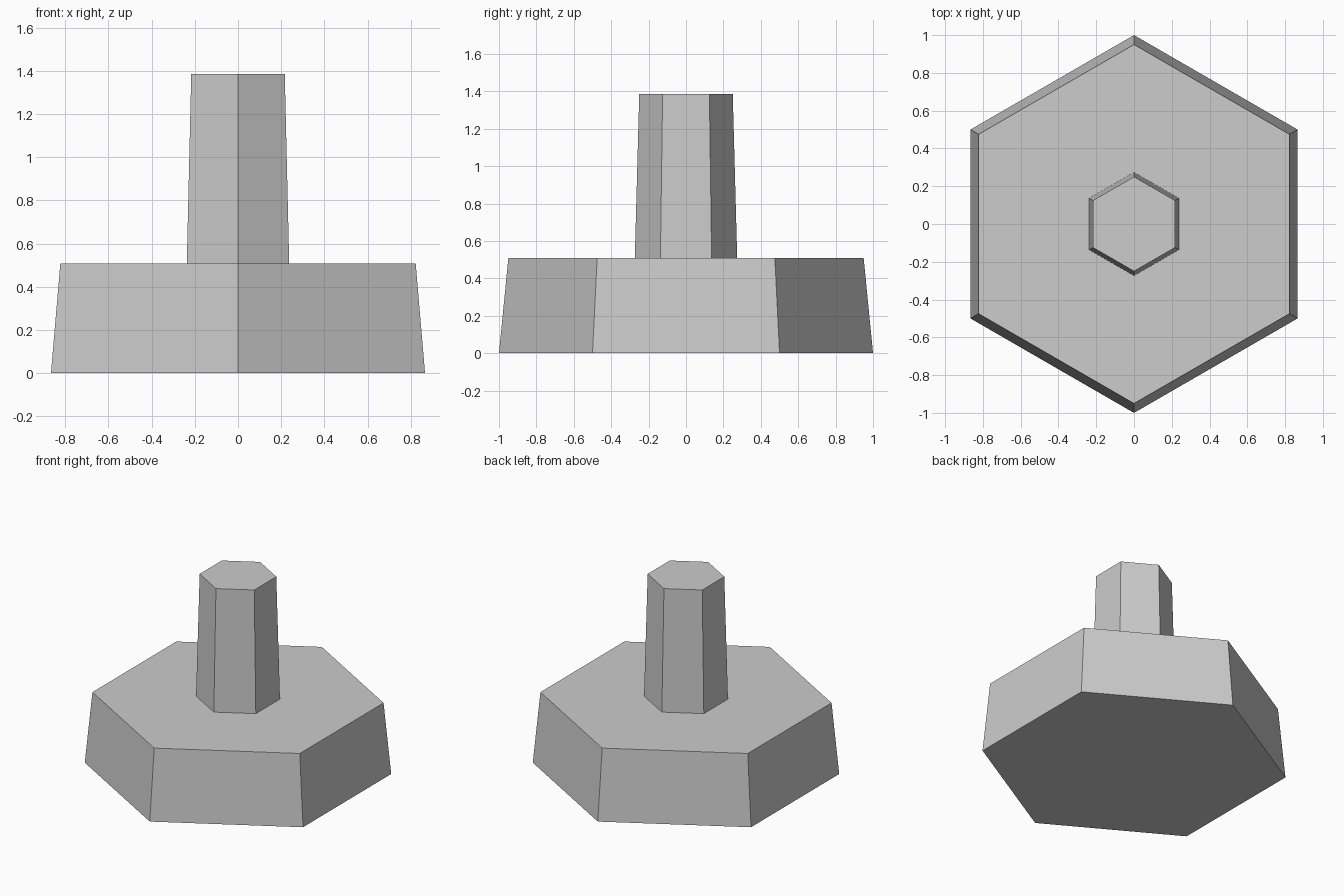
import bpy
import bmesh
from math import radians
from mathutils import Matrix

cube = bpy.data.objects.get("Cube")
if cube:
    bpy.data.objects.remove(cube, do_unlink=True)


def make_material(name, colour):
    mat = bpy.data.materials.new(name)
    mat.use_nodes = True
    mat.diffuse_color = colour
    mat.node_tree.nodes["Principled BSDF"].inputs["Base Color"].default_value = colour
    return mat


def hex_frustum(name, r_bottom, r_top, z0, z1, mat):
    """Tapered six-sided prism with corners at the front and back."""
    bm = bmesh.new()
    bmesh.ops.create_cone(bm, cap_ends=True, segments=6, radius1=r_bottom,
                          radius2=r_top, depth=z1 - z0)
    # Put a corner on the y axis whatever the primitive's start angle
    if max(v.co.y for v in bm.verts) < r_bottom * 0.95:
        bmesh.ops.rotate(bm, verts=bm.verts, matrix=Matrix.Rotation(radians(30), 3, "Z"))
    bmesh.ops.translate(bm, verts=bm.verts, vec=(0, 0, (z0 + z1) / 2))
    mesh = bpy.data.meshes.new(name)
    bm.to_mesh(mesh)
    bm.free()
    mesh.materials.append(mat)
    obj = bpy.data.objects.new(name, mesh)
    bpy.context.collection.objects.link(obj)
    return obj


grey = make_material("light grey", (0.604, 0.604, 0.604, 1))

# Wide base and the slim post standing on it
hex_frustum("base", 1.0, 0.95, 0.0, 0.508, grey)
hex_frustum("post", 0.274, 0.25, 0.5, 1.385, grey)
